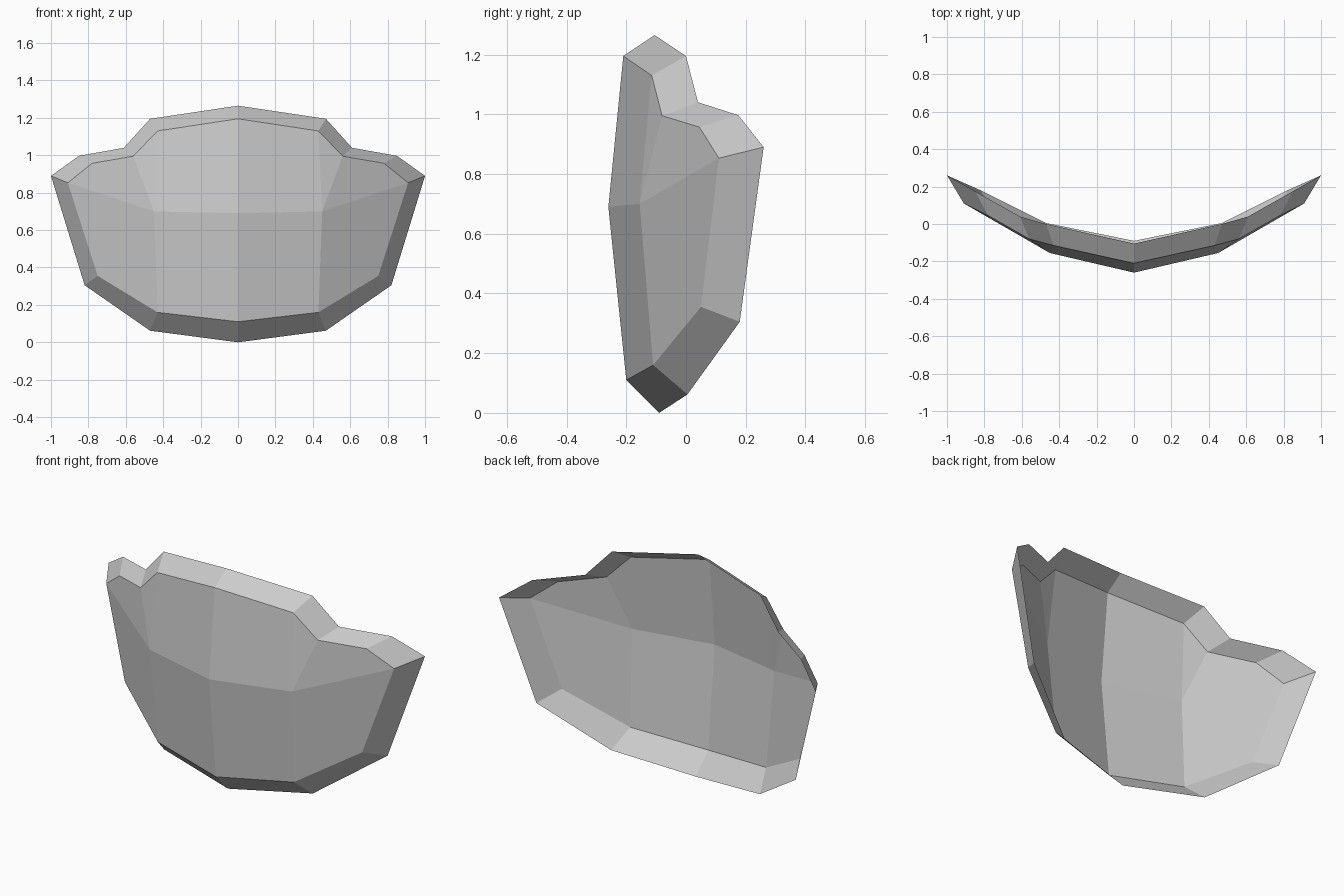
import bpy
import bmesh

cube = bpy.data.objects.get("Cube")
if cube:
    bpy.data.objects.remove(cube, do_unlink=True)

# Single flat colour
grey = bpy.data.materials.new("plain_grey")
grey.use_nodes = True
colour = (0.6, 0.6, 0.6, 1)
grey.diffuse_color = colour
grey.node_tree.nodes["Principled BSDF"].inputs["Base Color"].default_value = colour

# Half outlines from top centre round to bottom centre
front_outline = [(0, -.21, 1.195), (.43, -.115, 1.13), (.56, -.08, .995), (.78, .045, .957),
                 (.91, .11, .853), (.75, .05, .355), (.43, -.11, .16), (0, -.2, .11)]
back_outline = [(0, -.105, 1.265), (.47, 0, 1.195), (.61, .04, 1.04), (.85, .175, .997),
                (1, .26, .89), (.82, .18, .305), (.47, .005, .062), (0, -.09, 0)]

bm = bmesh.new()
front = [bm.verts.new(p) for p in front_outline]
back = [bm.verts.new(p) for p in back_outline]
ridge_mid = bm.verts.new((0, -.26, .69))
ridge_side = bm.verts.new((.45, -.155, .70))

# Faceted front panels, upper then lower
for face in (
    (ridge_mid, ridge_side, front[1], front[0]),
    (ridge_side, front[2], front[1]),
    (ridge_side, front[4], front[3], front[2]),
    (ridge_side, front[6], front[5], front[4]),
    (ridge_mid, front[7], front[6], ridge_side),
):
    bm.faces.new(face)

# Bevelled rim; the back of the shell stays open
for i in range(len(front) - 1):
    bm.faces.new((front[i], front[i + 1], back[i + 1], back[i]))

mesh = bpy.data.meshes.new("shell_plate")
bm.to_mesh(mesh)
bm.free()
mesh.materials.append(grey)
shell = bpy.data.objects.new("shell_plate", mesh)
bpy.context.collection.objects.link(shell)

# Matching half
mirror = shell.modifiers.new("mirror_halves", 'MIRROR')
mirror.use_axis[0] = True
mirror.use_clip = True
